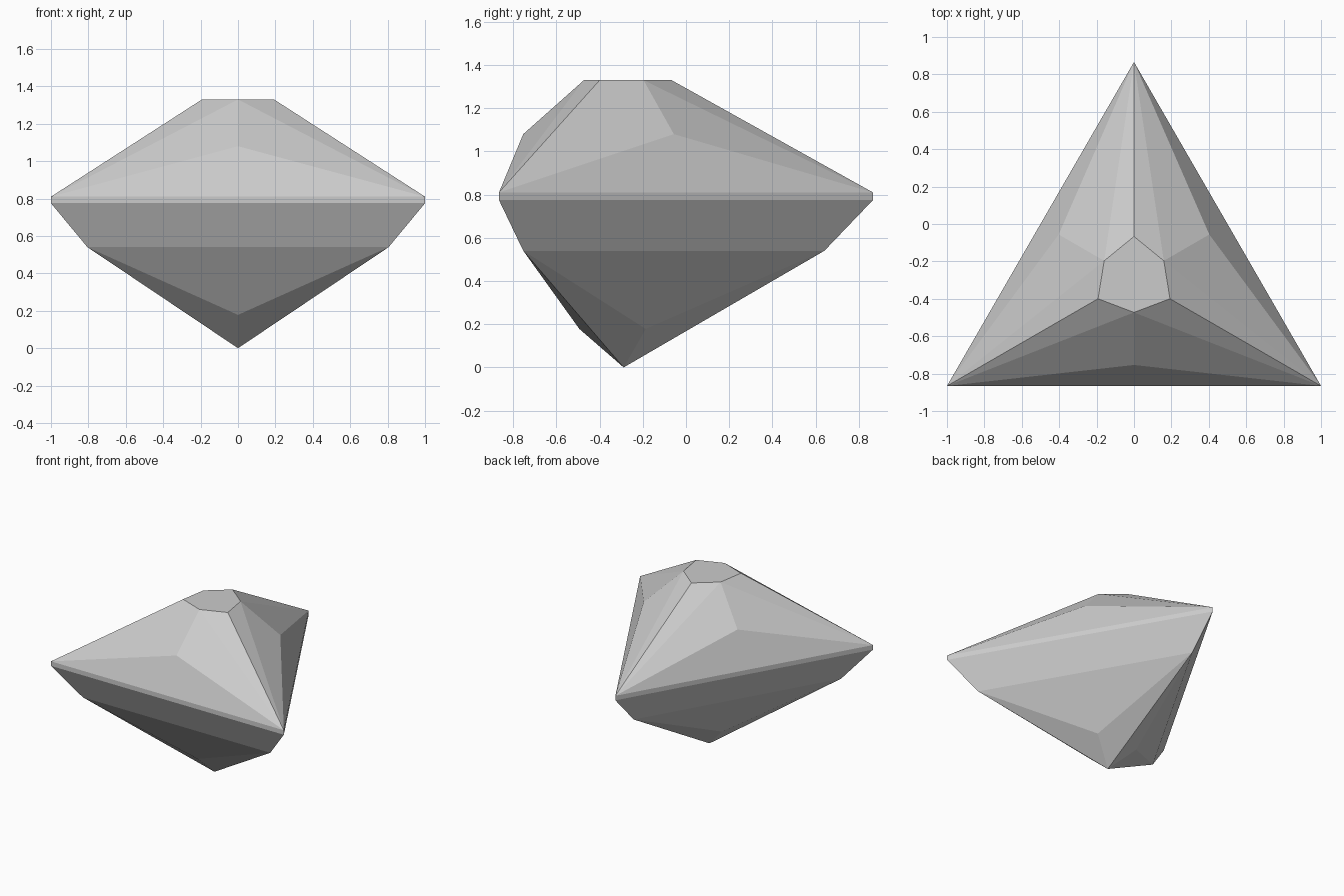
import bpy
import bmesh
from math import sin, cos, radians, sqrt

default = bpy.data.objects.get("Cube")
if default:
    bpy.data.objects.remove(default, do_unlink=True)

CORNER = 2 / sqrt(3)          # radius of the triangular outline
CENTRE_Y = -CORNER / 4        # centroid sits forward of the bounding-box centre


def ring(bm, radius, z, start):
    """Three vertices spaced evenly around the stone's axis."""
    verts = []
    for i in range(3):
        a = radians(start + 120 * i)
        verts.append(bm.verts.new((radius * cos(a), CENTRE_Y + radius * sin(a), z)))
    return verts


bm = bmesh.new()

# Rings: corners start at the back point, side middles lie 60 degrees on
table_corner = ring(bm, 0.222, 1.33, 90)
table_mid = ring(bm, 0.184, 1.33, 150)
crown_mid = ring(bm, 0.465, 1.08, 150)
girdle_top = ring(bm, CORNER, 0.81, 90)
girdle_low = ring(bm, CORNER, 0.775, 90)
shoulder = ring(bm, CORNER * 0.805, 0.54, 90)
pavilion_mid = ring(bm, 0.205, 0.178, 150)
tip = bm.verts.new((0, CENTRE_Y, 0))

# Flat table on top
bm.faces.new([v for pair in zip(table_corner, table_mid) for v in pair])

for i in range(3):
    j = (i + 1) % 3
    facets = [
        # Crown
        (table_corner[i], girdle_top[i], table_mid[i]),
        (table_mid[i], girdle_top[j], table_corner[j]),
        (table_mid[i], girdle_top[i], crown_mid[i]),
        (table_mid[i], crown_mid[i], girdle_top[j]),
        (crown_mid[i], girdle_top[i], girdle_top[j]),
        # Girdle and shoulder
        (girdle_top[i], girdle_low[i], girdle_low[j], girdle_top[j]),
        (girdle_low[i], shoulder[i], shoulder[j], girdle_low[j]),
        # Pavilion
        (shoulder[i], pavilion_mid[i], shoulder[j]),
        (shoulder[i], tip, pavilion_mid[i]),
        (pavilion_mid[i], tip, shoulder[j]),
    ]
    for facet in facets:
        bm.faces.new(facet)

bmesh.ops.recalc_face_normals(bm, faces=bm.faces)
mesh = bpy.data.meshes.new("trillion_gem")
bm.to_mesh(mesh)
bm.free()

# Single pale grey colour, flat shaded
grey = bpy.data.materials.new("pale_grey")
grey.use_nodes = True
colour = (0.6, 0.6, 0.6, 1)
grey.diffuse_color = colour
grey.node_tree.nodes["Principled BSDF"].inputs["Base Color"].default_value = colour
mesh.materials.append(grey)

gem = bpy.data.objects.new("trillion_gem", mesh)
bpy.context.collection.objects.link(gem)
